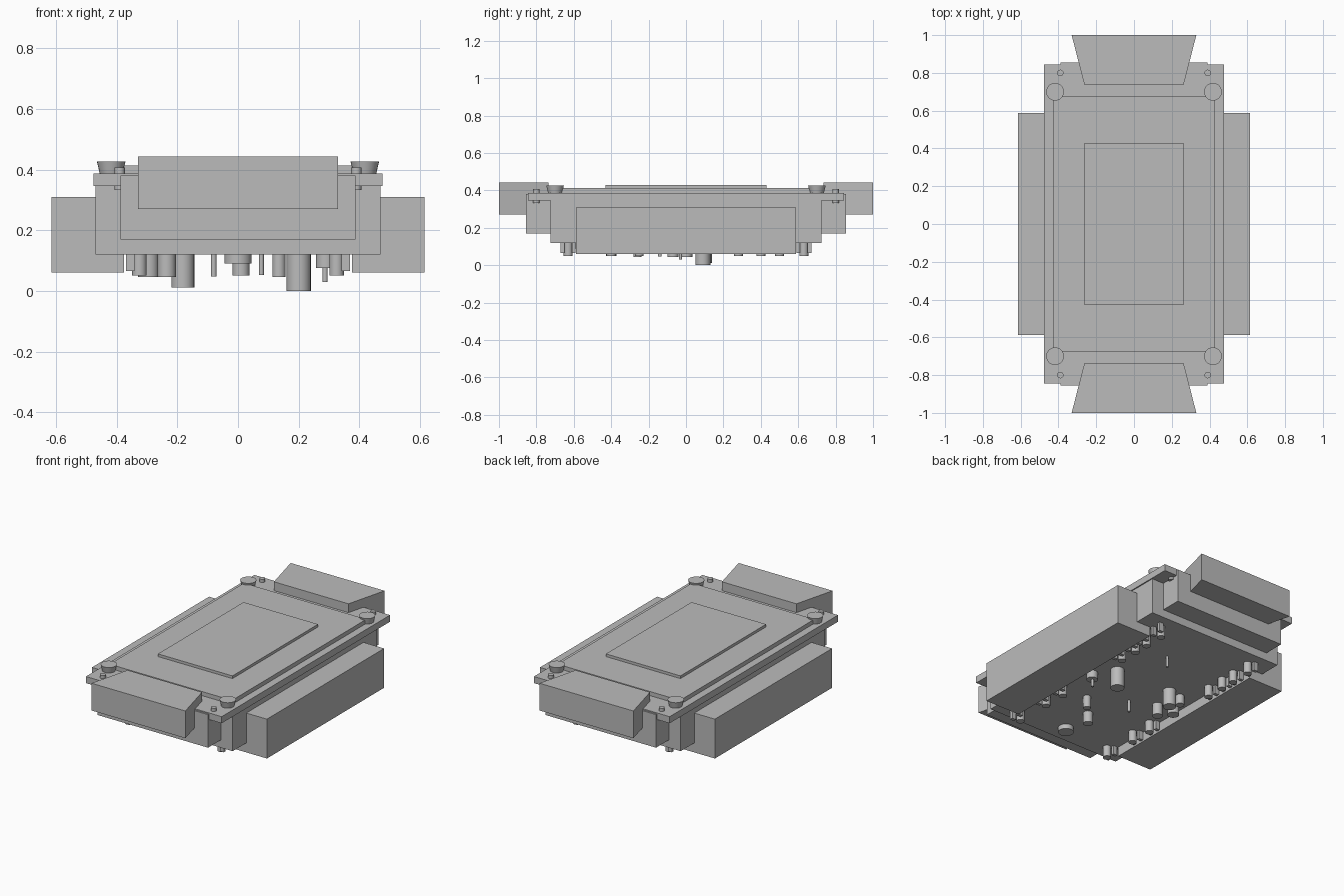
import bpy, bmesh, math

old = bpy.data.objects.get("Cube")
if old:
    bpy.data.objects.remove(old, do_unlink=True)

grey = bpy.data.materials.new("plain_grey")
grey.use_nodes = True
colour = (0.5, 0.5, 0.5, 1)
grey.diffuse_color = colour
grey.node_tree.nodes["Principled BSDF"].inputs["Base Color"].default_value = colour


def finish(name, bm):
    bmesh.ops.recalc_face_normals(bm, faces=bm.faces)
    mesh = bpy.data.meshes.new(name)
    bm.to_mesh(mesh)
    bm.free()
    mesh.materials.append(grey)
    obj = bpy.data.objects.new(name, mesh)
    bpy.context.collection.objects.link(obj)
    return obj


def prism(name, outline, z0, z1):
    bm = bmesh.new()
    face = bm.faces.new([bm.verts.new((x, y, z0)) for x, y in outline])
    top = bmesh.ops.extrude_face_region(bm, geom=[face])["geom"]
    verts = [v for v in top if isinstance(v, bmesh.types.BMVert)]
    bmesh.ops.translate(bm, verts=verts, vec=(0, 0, z1 - z0))
    return finish(name, bm)


def box(name, cx, cy, hx, hy, z0, z1):
    return prism(name, [(cx - hx, cy - hy), (cx + hx, cy - hy),
                        (cx + hx, cy + hy), (cx - hx, cy + hy)], z0, z1)


def cylinder(name, x, y, r0, r1, z0, z1, sides=24):
    bm = bmesh.new()
    bmesh.ops.create_cone(bm, cap_ends=True, segments=sides,
                          radius1=r0, radius2=r1, depth=z1 - z0)
    bmesh.ops.translate(bm, verts=bm.verts, vec=(x, y, (z0 + z1) / 2))
    obj = finish(name, bm)
    for p in obj.data.polygons:
        p.use_smooth = len(p.vertices) == 4
    obj.data.set_sharp_from_angle(angle=math.radians(40))
    return obj


# Stacked body, flange and cover plates
BASE = 0.12
box("main_body", 0, 0, 0.47, 0.725, BASE, 0.36)
box("long_body", 0, 0, 0.388, 0.855, 0.17, 0.38)
box("flange_plate", 0, 0, 0.477, 0.845, 0.345, 0.387)
box("cover_plate", 0, 0, 0.43, 0.675, 0.38, 0.413)
box("raised_panel", 0, 0, 0.262, 0.43, 0.41, 0.43)

# Side blocks
for side, s in (("right", -1), ("left", 1)):
    box(side + "_side_block", s * 0.495, 0, 0.12, 0.588, 0.06, 0.31)

# Tapered end blocks
for end, s in (("front", -1), ("back", 1)):
    prism(end + "_end_block", [(-0.33, s), (0.33, s), (0.262, s * 0.735),
                               (-0.262, s * 0.735)], 0.27, 0.443)

# Corner screws and locating pins
for sx in (-1, 1):
    for sy in (-1, 1):
        cylinder("corner_screw", sx * 0.418, sy * 0.7, 0.036, 0.047, 0.38, 0.426)
        cylinder("locating_pin", sx * 0.39, sy * 0.8, 0.017, 0.017, 0.332, 0.407)

# Large parts under the body: x, y, radius, lowest z
for x, y, r, low in ((0.2, 0.09, 0.04, 0), (-0.182, 0.1, 0.038, 0.012),
                     (0, -0.61, 0.045, 0.09), (0.01, -0.4, 0.028, 0.05),
                     (0.135, -0.26, 0.022, 0.045), (0.29, -0.03, 0.033, 0.075),
                     (0.287, -0.03, 0.008, 0.03), (-0.235, -0.07, 0.03, 0.045),
                     (-0.295, 0, 0.034, 0.045), (-0.27, 0.09, 0.025, 0.06),
                     (0.077, 0.39, 0.008, 0.053), (-0.08, -0.14, 0.009, 0.048)):
    cylinder("underside_post", x, y, r, r, low, BASE + 0.01)

# Rows of small clips along both edges, each a round post between two tabs
for s in (-1, 1):
    for y in (-0.63, -0.4, -0.25, 0.28, 0.4, 0.5, 0.63):
        cylinder("row_post", s * 0.325, y, 0.024, 0.024, 0.05, BASE + 0.01, 16)
        for d in (-1, 1):
            box("row_tab", s * 0.355, y + d * 0.03, 0.014, 0.01, 0.065, BASE + 0.01)
